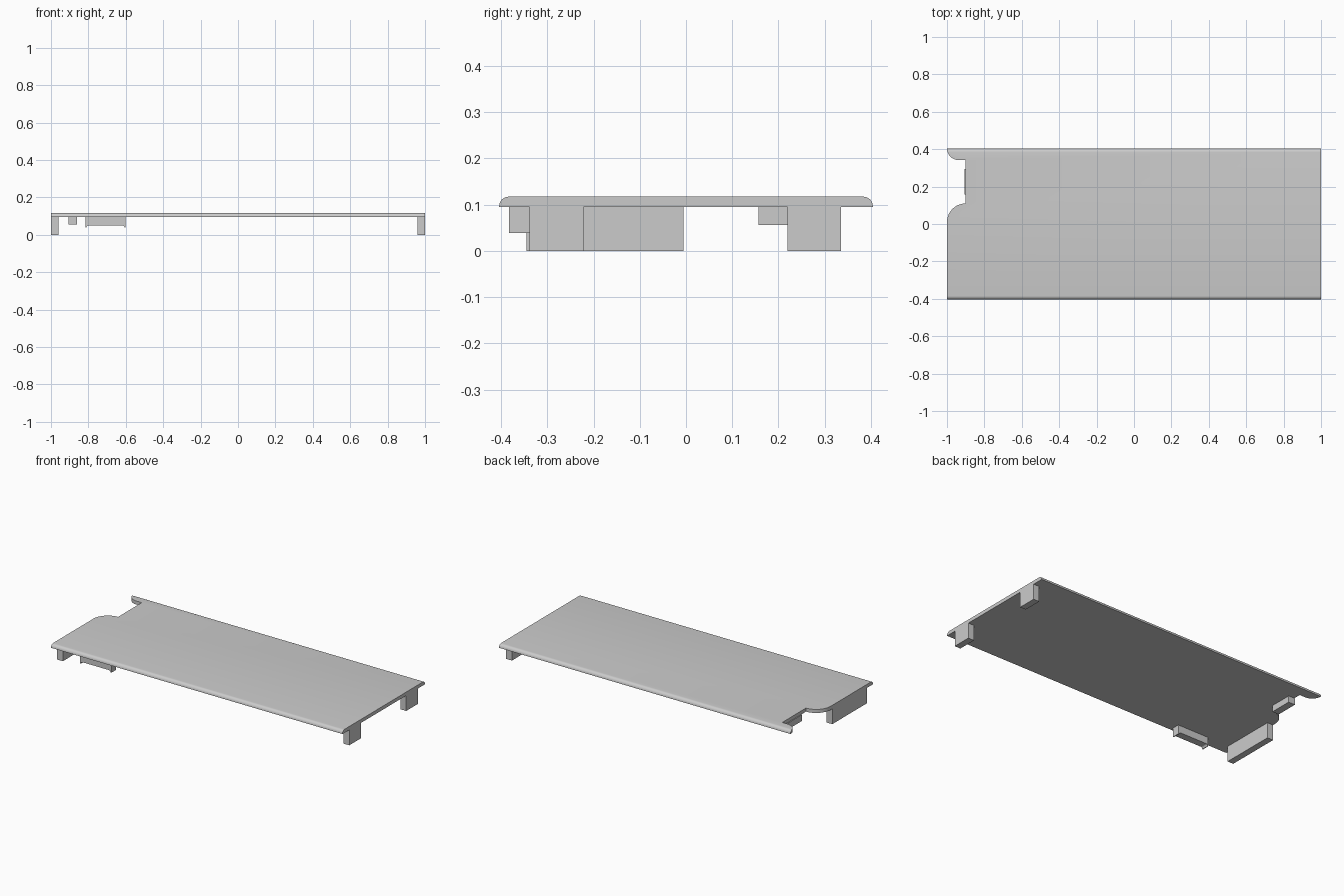
import bpy
import bmesh
from math import sin, cos, pi
from mathutils import Vector

cube = bpy.data.objects.get("Cube")
if cube:
    bpy.data.objects.remove(cube, do_unlink=True)

GREY = (0.6, 0.6, 0.6, 1)
grey = bpy.data.materials.new("plain_grey")
grey.use_nodes = True
grey.diffuse_color = GREY
grey.node_tree.nodes["Principled BSDF"].inputs["Base Color"].default_value = GREY


def arc(cx, cy, r, start, end, steps=10):
    angles = [start + (end - start) * i / steps for i in range(steps + 1)]
    return [(cx + r * cos(a), cy + r * sin(a)) for a in angles]


def prism(name, outline, to_3d, sweep):
    """Extrude a flat outline, placed by to_3d, along the sweep vector."""
    bm = bmesh.new()
    face = bm.faces.new([bm.verts.new(to_3d(a, b)) for a, b in outline])
    moved = bmesh.ops.extrude_face_region(bm, geom=[face])["geom"]
    bmesh.ops.translate(bm, vec=Vector(sweep),
                        verts=[g for g in moved if isinstance(g, bmesh.types.BMVert)])
    bmesh.ops.recalc_face_normals(bm, faces=bm.faces)
    mesh = bpy.data.meshes.new(name)
    bm.to_mesh(mesh)
    bm.free()
    mesh.materials.append(grey)
    obj = bpy.data.objects.new(name, mesh)
    bpy.context.collection.objects.link(obj)
    return obj


def box(name, x0, x1, y0, y1, z0, z1):
    return prism(name, [(x0, y0), (x1, y0), (x1, y1), (x0, y1)],
                 lambda x, y: (x, y, z0), (0, 0, z1 - z0))


UNDER, TOP, HALF = 0.095, 0.117, 0.404
R = 0.02

# Panel with rounded long upper edges
profile = ([(-HALF, UNDER), (HALF, UNDER)]
           + arc(HALF - R, TOP - R, R, 0, pi / 2, 6)
           + arc(R - HALF, TOP - R, R, pi / 2, pi, 6))
panel = prism("panel", profile, lambda y, z: (-1, y, z), (2, 0, 0))

# Notch with curved corners, cut from the end of the panel
notch = ([(-1.1, 0.395)]
         + arc(-0.938, 0.404, 0.062, pi * 1.04, pi * 1.5)
         + [(-0.9, 0.342)]
         + arc(-0.9, 0.01, 0.1, pi / 2, pi)
         + [(-1.1, 0.01)])
cutter = prism("notch_cutter", notch, lambda x, y: (x, y, 0), (0, 0, 0.2))
cutter.hide_render = True
cut = panel.modifiers.new("notch", "BOOLEAN")
cut.operation = "DIFFERENCE"
cut.solver = "EXACT"
cut.object = cutter
bpy.context.view_layer.objects.active = panel
panel.select_set(True)
bpy.ops.object.modifier_apply(modifier=cut.name)
bpy.data.objects.remove(cutter, do_unlink=True)
bpy.ops.object.shade_smooth_by_angle()

# Legs and the small tab under the notch
box("front_leg", 0.96, 1, -0.338, -0.222, 0, UNDER)
box("back_leg", 0.96, 1, 0.22, 0.335, 0, UNDER)
box("long_leg", -1, -0.96, -0.345, -0.005, 0, UNDER)
box("notch_tab", -0.905, -0.86, 0.157, 0.295, 0.056, UNDER)

# Side clip with a small lip curving down at each end
right_lip = [(0.107, UNDER), (0.107, 0.039), (0.102, 0.039)] + arc(0.09, 0.039, 0.012, 0, pi / 2, 4)
clip = right_lip + [(-x, z) for x, z in reversed(right_lip)]
prism("side_clip", clip, lambda x, z: (x - 0.708, -0.383, z), (0, 0.045, 0))
